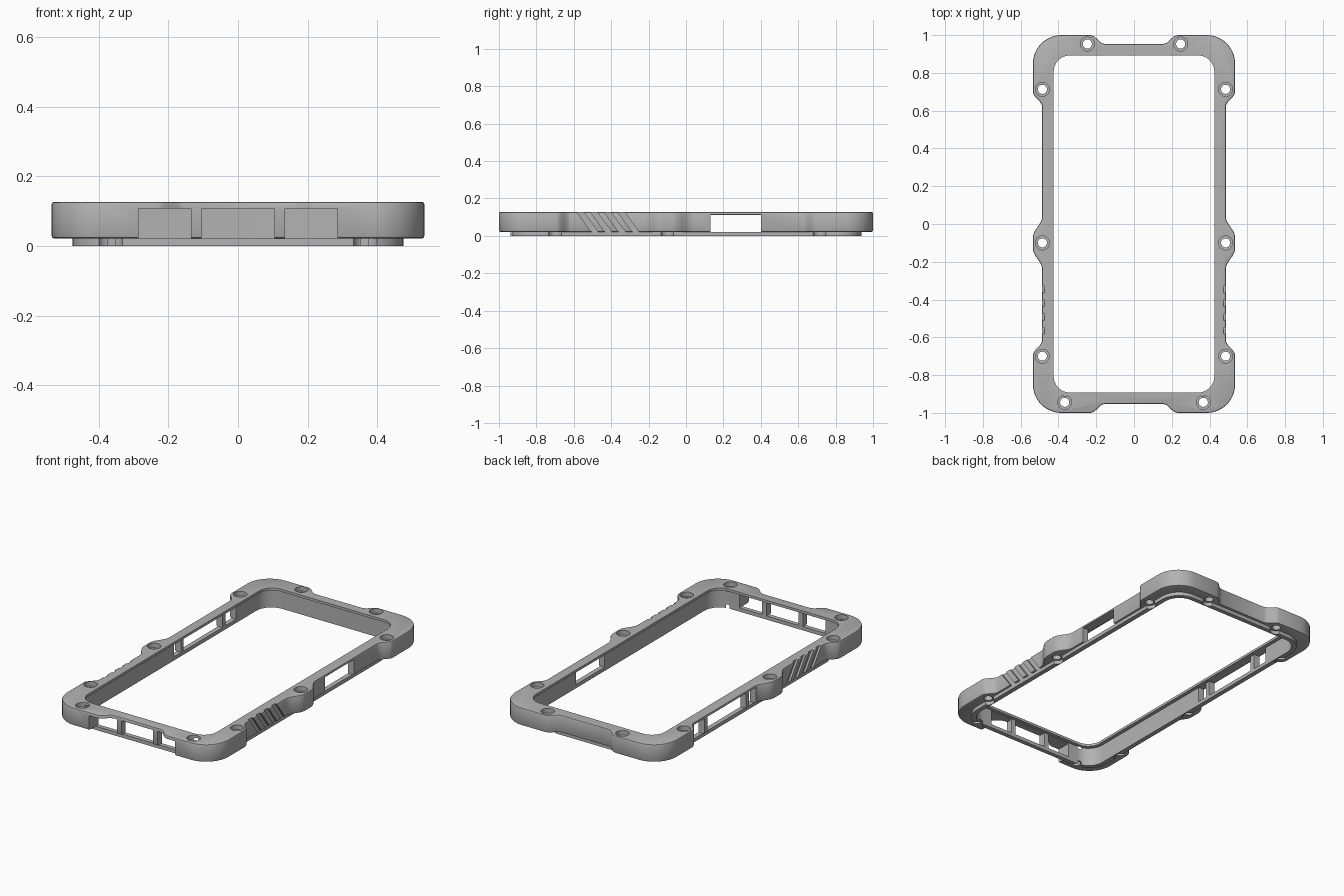
import bpy, bmesh, math

old = bpy.data.objects.get("Cube")
if old:
    bpy.data.objects.remove(old, do_unlink=True)

grey = bpy.data.materials.new("matte_grey")
grey.use_nodes = True
colour = (0.45, 0.45, 0.45, 1)
grey.diffuse_color = colour
grey.node_tree.nodes["Principled BSDF"].inputs["Base Color"].default_value = colour


def arc(cx, cy, r, a0, a1, n=12):
    """Points along an arc, angles in degrees."""
    angles = [math.radians(a0 + (a1 - a0) * i / n) for i in range(n + 1)]
    return [(cx + r * math.cos(a), cy + r * math.sin(a)) for a in angles]


def circle(cx, cy, r):
    return arc(cx, cy, r, 0, 360, 32)[:-1]


def rect(x0, x1, y0, y1):
    return [(x0, y0), (x1, y0), (x1, y1), (x0, y1)]


def round_rect(hx, hy, r):
    pts = []
    for sx, sy, a in ((1, 1, 0), (-1, 1, 90), (-1, -1, 180), (1, -1, 270)):
        pts += arc(sx * (hx - r), sy * (hy - r), r, a, a + 90)
    return pts


def ease(x0, y0, x1, y1, n=8):
    """Soft S-shaped step along the side wall."""
    return [(x0 + (x1 - x0) * (1 - math.cos(math.pi * i / n)) / 2,
             y0 + (y1 - y0) * i / n) for i in range(n + 1)]


def prisms(name, outlines, z0, z1, bevel=0, shear=0):
    """Upright prisms from outlines; shear shifts the top along y."""
    bm = bmesh.new()
    for pts in outlines:
        low = [bm.verts.new((x, y, z0)) for x, y in pts]
        high = [bm.verts.new((x, y + shear, z1)) for x, y in pts]
        bm.faces.new(low)
        bm.faces.new(high)
        for i in range(len(pts)):
            j = (i + 1) % len(pts)
            bm.faces.new((low[i], low[j], high[j], high[i]))
    bmesh.ops.recalc_face_normals(bm, faces=bm.faces)
    if bevel:
        rims = [e for e in bm.edges if abs(e.verts[0].co.z - e.verts[1].co.z) < 1e-6]
        bmesh.ops.bevel(bm, geom=rims, offset=bevel, segments=2, profile=0.5,
                        affect='EDGES', clamp_overlap=True)
    mesh = bpy.data.meshes.new(name)
    bm.to_mesh(mesh)
    bm.free()
    obj = bpy.data.objects.new(name, mesh)
    bpy.context.collection.objects.link(obj)
    mesh.materials.append(grey)
    return obj


def cut(target, cutter):
    """Subtract the cutter, then discard it."""
    mod = target.modifiers.new("cut", 'BOOLEAN')
    mod.operation, mod.solver, mod.object = 'DIFFERENCE', 'EXACT', cutter
    bpy.ops.object.select_all(action='DESELECT')
    bpy.context.view_layer.objects.active = target
    target.select_set(True)
    bpy.ops.object.modifier_apply(modifier=mod.name)
    bpy.data.objects.remove(cutter, do_unlink=True)


# Outer outline, right half from front to back, then mirrored
WIDE, SLIM, CORNER = 0.535, 0.486, 0.15
half = [(0.155, -0.952), (0.175, -0.96), (0.21, -0.993), (0.23, -1)]
half += arc(WIDE - CORNER, -1 + CORNER, CORNER, -90, 0)
half += ease(WIDE, -0.695, SLIM, -0.615)
half += ease(SLIM, -0.24, WIDE, -0.13)
half += ease(WIDE, -0.07, SLIM, 0.04)
half += ease(SLIM, 0.62, WIDE, 0.70)
half += arc(WIDE - CORNER, 1 - CORNER, CORNER, 0, 90)
half += [(0.23, 1), (0.21, 0.993), (0.175, 0.96), (0.155, 0.953)]
outline = half + [(-x, y) for x, y in reversed(half)]

BASE, TOP = 0.022, 0.127
frame = prisms("bumper_frame", [outline], BASE, TOP, bevel=0.007)

# Device pocket below, smaller opening through the top flange
cut(frame, prisms("pocket", [round_rect(0.447, 0.912, 0.10)], -0.1, 0.112))
cut(frame, prisms("opening", [round_rect(0.425, 0.892, 0.085)], 0.05, 0.3))

# Screw holes with counterbores
holes = [(s * 0.485, y) for s in (-1, 1) for y in (-0.70, -0.10, 0.713)]
holes += [(s * 0.367, -0.944) for s in (-1, 1)] + [(s * 0.247, 0.953) for s in (-1, 1)]
cut(frame, prisms("bores", [circle(x, y, 0.037) for x, y in holes], 0.1, 0.3))
cut(frame, prisms("holes", [circle(x, y, 0.024) for x, y in holes], -0.1, 0.3))

# Front port windows, then side windows
ports = [(-0.285, -0.135), (-0.105, 0.105), (0.135, 0.285)]
cut(frame, prisms("ports", [rect(a, b, -1.1, -0.85) for a, b in ports], -0.1, 0.108))
sides = [rect(0.43, 0.6, 0.13, 0.40)]
sides += [rect(-0.6, -0.43, a, b) for a, b in ((0.035, 0.10), (0.125, 0.49), (0.52, 0.62))]
cut(frame, prisms("side_windows", sides, -0.1, 0.114))

# Slanted grip grooves on both sides
grooves = []
for i in range(4):
    y = -0.49 + i * 0.073
    for s in (-1, 1):
        grooves.append(rect(*sorted((s * 0.474, s * 0.6)), y, y + 0.036))
cut(frame, prisms("grooves", grooves, 0.0, 0.15, shear=-0.11))

# Thin bottom lip, interrupted around each screw
lip = prisms("bottom_lip", [round_rect(0.475, 0.938, 0.125)], 0, BASE)
cut(lip, prisms("lip_inside", [round_rect(0.447, 0.912, 0.10)], -0.1, 0.1))
cut(lip, prisms("lip_gaps", [circle(x, y, 0.036) for x, y in holes], -0.1, 0.1))

for obj in (frame, lip):
    bpy.ops.object.select_all(action='DESELECT')
    bpy.context.view_layer.objects.active = obj
    obj.select_set(True)
    bpy.ops.object.shade_smooth_by_angle(angle=math.radians(30))
